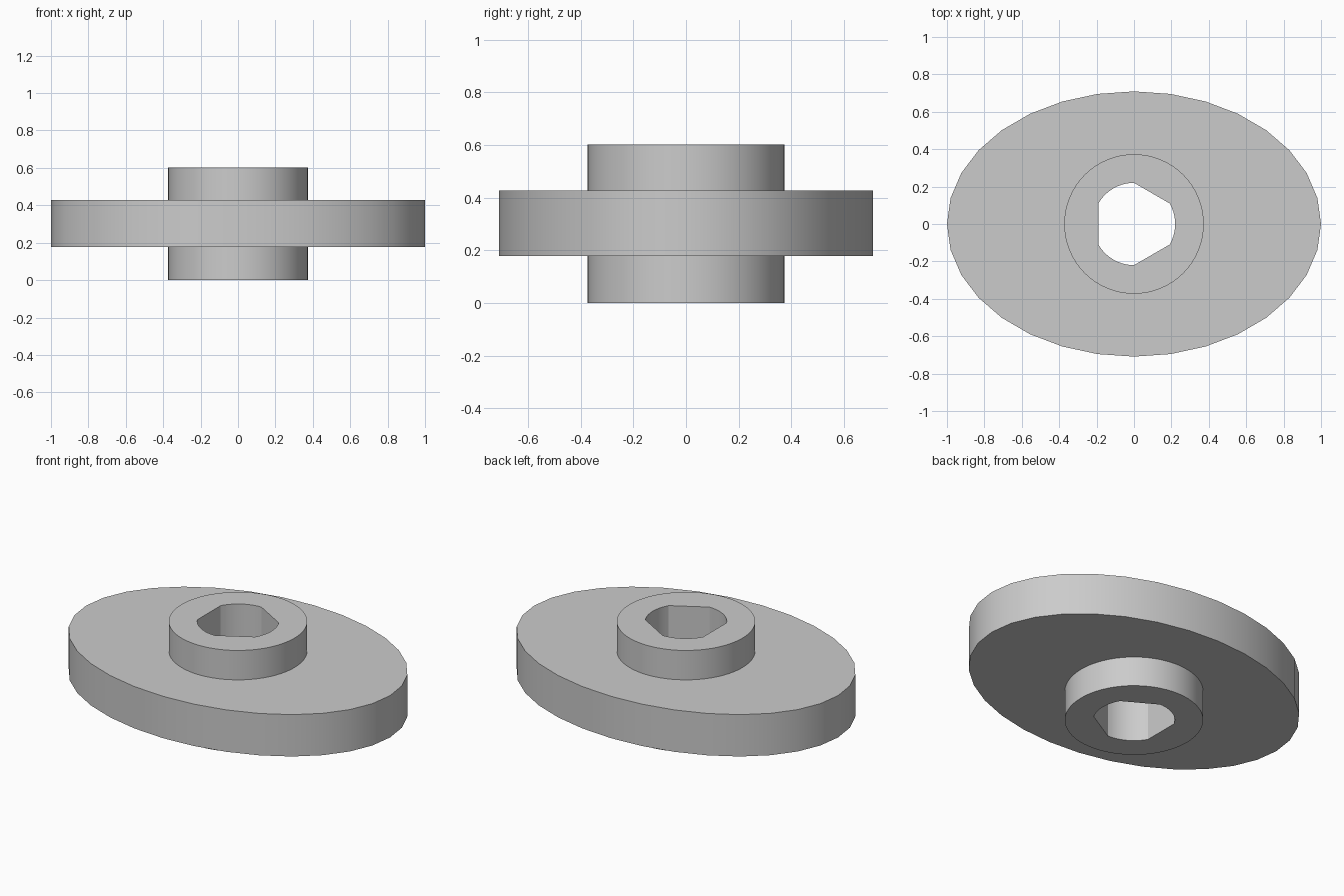
import bpy
import bmesh
from math import sin, cos, radians, tau

cube = bpy.data.objects.get("Cube")
if cube:
    bpy.data.objects.remove(cube, do_unlink=True)

HUB_RADIUS, BORE_RADIUS, HEIGHT = 0.373, 0.22, 0.602

grey = bpy.data.materials.new("plain grey")
grey.use_nodes = True
grey.diffuse_color = (0.6, 0.6, 0.6, 1)
grey.node_tree.nodes["Principled BSDF"].inputs["Base Color"].default_value = grey.diffuse_color


def ellipse(rx, ry, sides):
    return [(rx * cos(tau * i / sides), ry * sin(tau * i / sides)) for i in range(sides)]


def three_flat_outline(radius, steps):
    """Three arcs of sixty degrees joined by three straight flats."""
    angles = [radians(start + 60 * i / steps)
              for start in (-30, 90, 210) for i in range(steps + 1)]
    return [(radius * cos(a), radius * sin(a)) for a in angles]


def pierced_solid(name, outer, inner, z0, z1, inner_wall=True):
    """Extrude the area between two outlines."""
    bm = bmesh.new()
    rings = {}
    for key, outline in (("outer", outer), ("inner", inner)):
        for z in (z0, z1):
            rings[key, z] = [bm.verts.new((x, y, z)) for x, y in outline]
    # Flat caps with the opening left free
    for z, up in ((z0, -1), (z1, 1)):
        edges = []
        for key in ("outer", "inner"):
            ring = rings[key, z]
            edges += [bm.edges.new((a, b)) for a, b in zip(ring, ring[1:] + ring[:1])]
        bmesh.ops.triangle_fill(bm, edges=edges, use_beauty=True, normal=(0, 0, up))
    bm.normal_update()
    for face in bm.faces:
        up = 1 if face.calc_center_median().z > (z0 + z1) / 2 else -1
        if face.normal.z * up < 0:
            face.normal_flip()
    # Side walls, outward on the rim and inward in the opening
    for key in ("outer", "inner") if inner_wall else ("outer",):
        low, high = rings[key, z0], rings[key, z1]
        for i in range(len(low)):
            quad = (low[i - 1], low[i], high[i], high[i - 1])
            bm.faces.new(quad if key == "outer" else quad[::-1])
    mesh = bpy.data.meshes.new(name)
    bm.to_mesh(mesh)
    bm.free()
    mesh.materials.append(grey)
    obj = bpy.data.objects.new(name, mesh)
    bpy.context.collection.objects.link(obj)
    bpy.ops.object.select_all(action="DESELECT")
    obj.select_set(True)
    bpy.context.view_layer.objects.active = obj
    bpy.ops.object.shade_smooth_by_angle(angle=radians(20))
    return obj


hub_outline = ellipse(HUB_RADIUS, HUB_RADIUS, 64)

# Hub with the three-flat bore running right through
pierced_solid("hub", hub_outline, three_flat_outline(BORE_RADIUS, 10), 0, HEIGHT)

# Oval flange around the middle of the hub
pierced_solid("oval_flange", ellipse(1, 0.709, 32), hub_outline, 0.178, 0.427, inner_wall=False)
